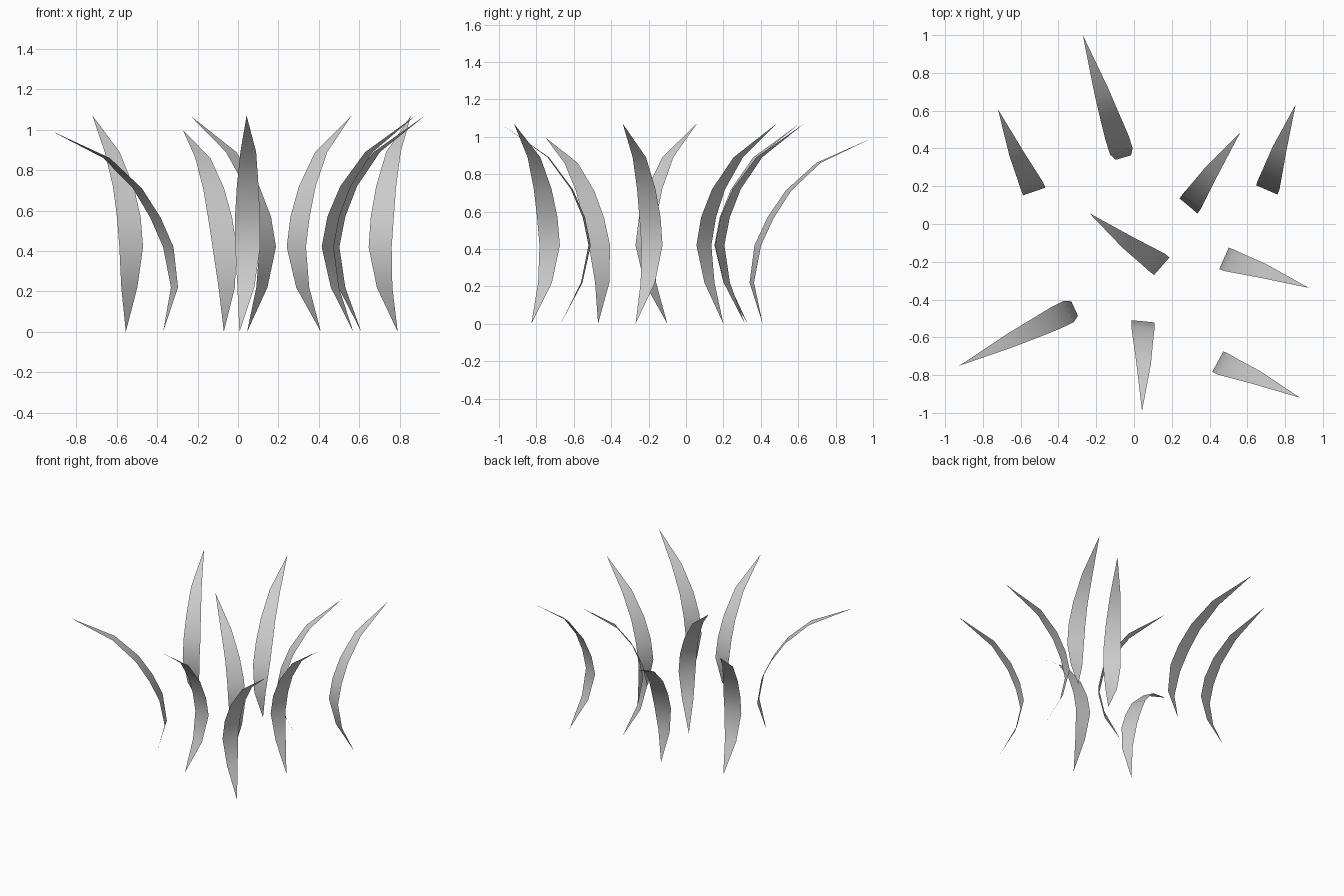
import bpy, bmesh, math
from mathutils import Vector

cube = bpy.data.objects.get("Cube")
if cube:
    bpy.data.objects.remove(cube, do_unlink=True)

# One mid grey for every blade
grey = bpy.data.materials.new("mid_grey")
grey.use_nodes = True
grey.diffuse_color = (0.61, 0.61, 0.61, 1)
grey.node_tree.nodes["Principled BSDF"].inputs["Base Color"].default_value = (0.61, 0.61, 0.61, 1)

# Blade profiles: (outward bend, height, sideways drift)
UPRIGHT = [(0, 0, 0), (-.115, .22, .021), (-.158, .42, .026), (-.127, .57, .028),
           (-.063, .72, .035), (.062, .89, .05), (.316, 1.07, .066)]
LEANING = [(0, 0, 0), (-.06, .22, .003), (-.026, .42, .004), (.045, .565, .006),
           (.145, .71, .01), (.315, .86, .015), (.622, .995, .025)]
HALF_WIDTHS = [0, .042, .062, .062, .054, .039, 0]


def make_blade(name, x, y, angle, profile):
    """Thin curved strip, pointed at both ends, bending towards the angle."""
    a = math.radians(angle)
    out = Vector((math.cos(a), math.sin(a), 0))
    side = Vector((-math.sin(a), math.cos(a), 0))
    bm = bmesh.new()
    rows = []
    for (bend, height, drift), half in zip(profile, HALF_WIDTHS):
        centre = Vector((x, y, height)) + out * bend + side * drift
        offsets = (-half, half) if half else (0,)
        rows.append([bm.verts.new(centre + side * o) for o in offsets])
    for low, high in zip(rows, rows[1:]):
        bm.faces.new(low + high[::-1]).smooth = True
    mesh = bpy.data.meshes.new(name)
    bm.to_mesh(mesh)
    bm.free()
    mesh.materials.append(grey)
    obj = bpy.data.objects.new(name, mesh)
    bpy.context.collection.objects.link(obj)


# Tuft of blades: base x, base y, bend direction, profile
blades = [
    (-.07, .41, 106.5, LEANING),
    (-.555, .33, 109, UPRIGHT),
    (.41, .20, 50, UPRIGHT),
    (.79, .315, 66.5, UPRIGHT),
    (.045, -.10, 139, UPRIGHT),
    (.61, -.27, -24, UPRIGHT),
    (.57, -.827, -28.5, UPRIGHT),
    (.007, -.67, -95.5, UPRIGHT),
    (-.37, -.47, 204.5, LEANING),
]
for i, blade in enumerate(blades, 1):
    make_blade(f"grass_blade_{i}", *blade)
